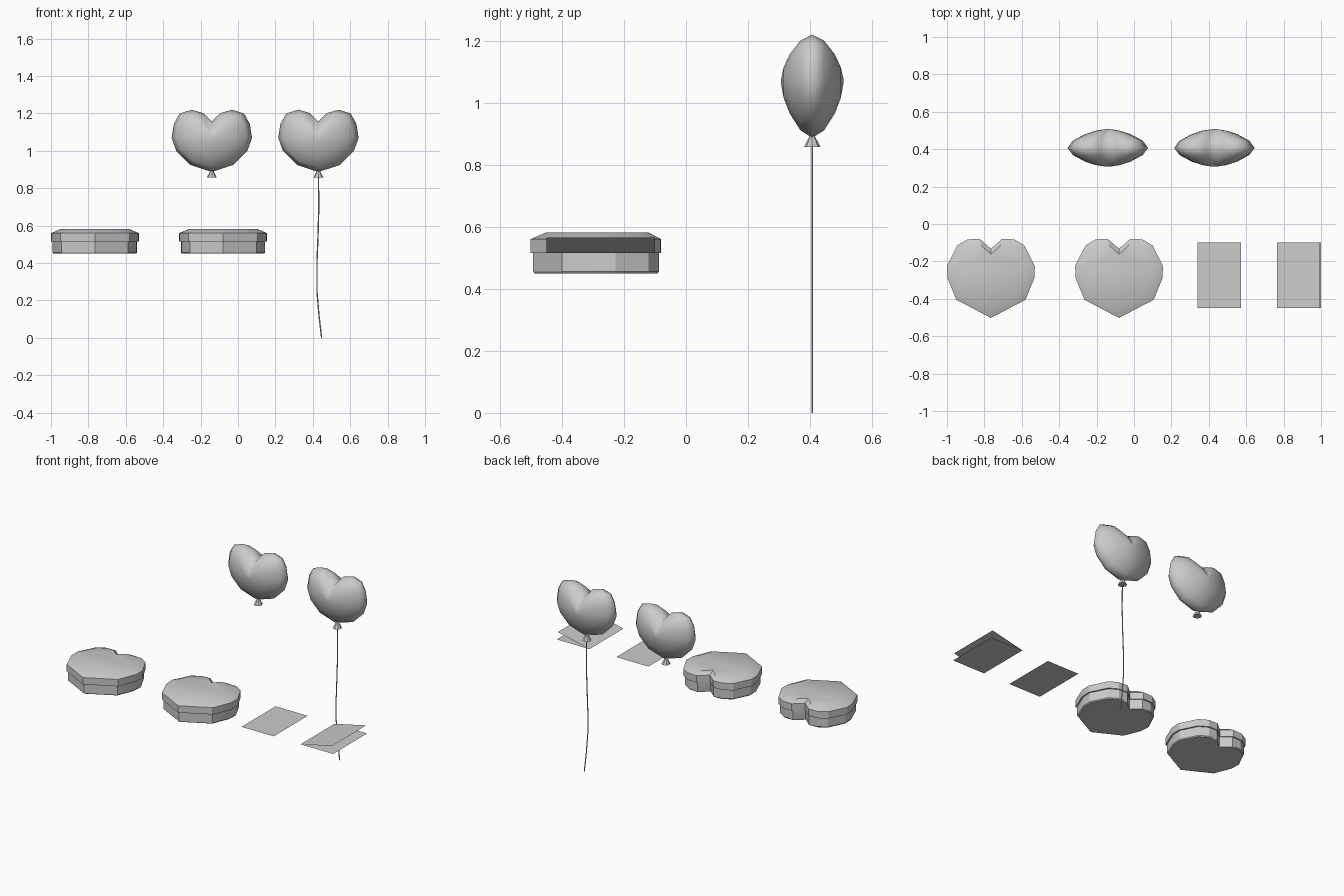
import bpy
from math import cos, sin, pi

if "Cube" in bpy.data.objects:
    bpy.data.objects.remove(bpy.data.objects["Cube"])


def mesh_object(name, verts, faces, angle=None):
    me = bpy.data.meshes.new(name)
    me.from_pydata(verts, [], faces)
    ob = bpy.data.objects.new(name, me)
    bpy.context.collection.objects.link(ob)
    if angle is not None:
        bpy.ops.object.select_all(action='DESELECT')
        ob.select_set(True)
        bpy.context.view_layer.objects.active = ob
        bpy.ops.object.shade_smooth_by_angle(angle=angle)
    return ob


def loft(name, rings, angle=None):
    """Skin a stack of equal-length rings and cap both ends."""
    n = len(rings[0])
    verts = [p for r in rings for p in r]
    faces = [(k * n + i, k * n + (i + 1) % n, (k + 1) * n + (i + 1) % n, (k + 1) * n + i)
             for k in range(len(rings) - 1) for i in range(n)]
    faces.append(tuple(reversed(range(n))))
    faces.append(tuple(range(len(verts) - n, len(verts))))
    return mesh_object(name, verts, faces, angle)


def mirrored(half):
    """Half outline from bottom tip to top notch -> full closed outline."""
    return half + [(-x, y) for x, y in half[-2:0:-1]]


# heart outline of the boxes, relative to (0, -0.27)
BOX = mirrored([(0, -.232), (.185, -.135), (.232, -.02), (.235, .045), (.18, .155),
                (.125, .188), (.06, .19), (0, .138)])
# heart outline of the balloons, relative to z = 1.07
BALLOON = mirrored([(0, -.183), (.115, -.145), (.19, -.07), (.215, 0), (.203, .075),
                    (.172, .13), (.108, .15), (.045, .132), (0, .087)])


def heart_box(name, cx):
    def ring(s, z):
        return [(cx + x * s, -.27 + y * s, z) for x, y in BOX]
    loft(name + "_base", [ring(.94, .45), ring(.96, .456), ring(.96, .53)], .5)
    loft(name + "_lid", [ring(1, .515), ring(1, .56), ring(.79, .581)], .5)


def heart_balloon(name, cx, cy=.407):
    prof = [(.06, .1), (.3, .092), (.57, .073), (.87, .038)]
    layers = [(t, -y) for t, y in prof] + [(1, 0)] + [(t, y) for t, y in prof[::-1]]
    loft(name, [[(cx + x * t, cy + y, 1.07 + z * t) for x, z in BALLOON]
                for t, y in layers], pi)
    # tied neck
    loft(name + "_knot", [[(cx + r * cos(i * pi / 4), cy + r * sin(i * pi / 4), z)
                           for i in range(8)] for r, z in ((.027, .857), (.008, .893))])


# gift boxes
heart_box("left_box", -.765)
heart_box("right_box", -.08)

# balloons and string
heart_balloon("left_balloon", -.14)
heart_balloon("right_balloon", .43)
path = [(.447, 0), (.433, .12), (.422, .25), (.422, .4), (.428, .55), (.432, .7), (.43, .86)]
loft("balloon_string", [[(x + .0035 * cos(i * pi / 3), .407 + .0035 * sin(i * pi / 3), z)
                         for i in range(6)] for x, z in path], .8)


# paper cards: one flat, one partly open along its left edge
def sheet(name, x0, x1, z0, z1):
    mesh_object(name, [(x0, -.45, z0), (x1, -.45, z1), (x1, -.1, z1), (x0, -.1, z0)],
                [(0, 1, 2, 3)])


sheet("closed_card", .34, .572, .515, .515)
sheet("open_card_back", .765, 1.0, .515, .515)
sheet("open_card_cover", .765, .993, .515, .565)
